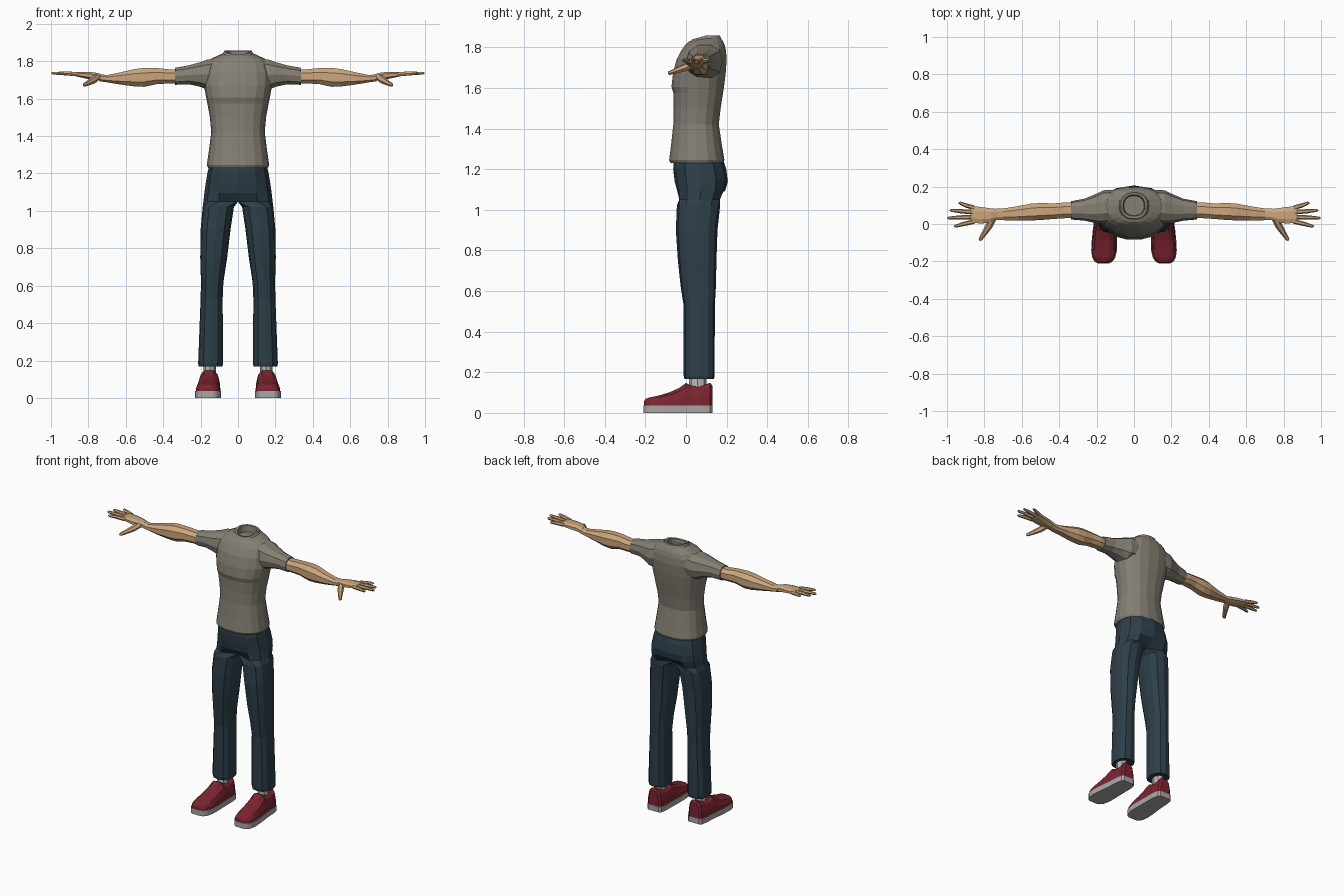
import bpy, bmesh, math
from mathutils import Vector


def material(name, rgb):
    m = bpy.data.materials.new(name)
    m.diffuse_color = (*rgb, 1)
    return m


SHIRT = material("warm grey cloth", (0.235, 0.215, 0.175))
DENIM = material("dark blue denim", (0.026, 0.049, 0.066))
SKIN = material("skin", (0.60, 0.38, 0.205))
RED = material("dark red", (0.20, 0.018, 0.030))
SOLE = material("sole grey", (0.40, 0.39, 0.38))
SOCK = material("sock grey", (0.50, 0.49, 0.48))


def loft(bm, rings):
    """Skin a list of equal-length point rings and cap both ends."""
    loops = [[bm.verts.new(p) for p in r] for r in rings]
    n = len(loops[0])
    for a, b in zip(loops, loops[1:]):
        for i in range(n):
            j = (i + 1) % n
            bm.faces.new((a[i], a[j], b[j], b[i]))
    bm.faces.new(loops[0])
    bm.faces.new(loops[-1])


def finish(name, bm, mat, mirror=True):
    bmesh.ops.recalc_face_normals(bm, faces=bm.faces)
    me = bpy.data.meshes.new(name)
    bm.to_mesh(me)
    bm.free()
    me.materials.append(mat)
    ob = bpy.data.objects.new(name, me)
    bpy.context.collection.objects.link(ob)
    if mirror:
        mod = ob.modifiers.new("mirror", 'MIRROR')
        mod.use_clip = True
        mod.merge_threshold = 0.0005
    return ob


def oval(n, u0, u1, v0, v1, e=0.85, start=0.0):
    """Points of a slightly squared oval filling a box."""
    out = []
    for i in range(n):
        t = 2 * math.pi * i / n + start
        c, s = math.cos(t), math.sin(t)
        c = math.copysign(abs(c) ** e, c) if abs(c) > 1e-6 else 0
        s = math.copysign(abs(s) ** e, s) if abs(s) > 1e-6 else 0
        out.append(((u0 + u1) / 2 + c * (u1 - u0) / 2,
                    (v0 + v1) / 2 + s * (v1 - v0) / 2, c, s))
    return out


def along_x(sections, n, start=0.0):
    """Rings across an arm: x, back and front, low and high."""
    return [[(x, p[0], p[1]) for p in oval(n, y0, y1, z0, z1, 0.85, start)]
            for x, y0, y1, z0, z1 in sections]


def tube(bm, pts, radii, n=6):
    """Tapered tube through a few points."""
    pts = [Vector(p) for p in pts]
    rings = []
    for i, p in enumerate(pts):
        d = pts[min(i + 1, len(pts) - 1)] - pts[max(i - 1, 0)]
        q = d.to_track_quat('X', 'Z')
        rings.append([p + q @ Vector((0, radii[i] * math.cos(k * 2 * math.pi / n),
                                      radii[i] * math.sin(k * 2 * math.pi / n)))
                      for k in range(n)])
    loft(bm, rings)


# shirt body: height, half width, front, back, dip of the neckline at the front
body = [(1.23, .160, -.078, .185, 0), (1.245, .167, -.085, .191, 0),
        (1.32, .156, -.075, .178, 0), (1.42, .143, -.064, .163, 0),
        (1.50, .150, -.062, .172, 0), (1.575, .164, -.064, .184, 0),
        (1.605, .170, -.073, .189, 0), (1.67, .182, -.066, .197, 0),
        (1.74, .180, -.048, .202, 0), (1.785, .168, -.024, .198, 0),
        (1.813, .145, -.004, .191, 0), (1.832, .105, .010, .182, .005),
        (1.843, .080, .022, .174, .012), (1.858, .072, .028, .168, .020),
        (1.856, .058, .042, .155, .020), (1.815, .054, .046, .150, 0)]
bm = bmesh.new()
loft(bm, [[(x, y, z - dip * max(0, -s)) for x, y, c, s in oval(18, -w, w, y0, y1)]
          for z, w, y0, y1, dip in body])
finish("shirt_body", bm, SHIRT, mirror=False)

# sleeves
bm = bmesh.new()
loft(bm, along_x([(.08, .015, .185, 1.66, 1.825), (.165, .000, .180, 1.645, 1.812),
                  (.205, .005, .160, 1.662, 1.797), (.265, .018, .135, 1.675, 1.780),
                  (.337, .024, .122, 1.672, 1.767)], 10))
finish("sleeve", bm, SHIRT)

# bare arms
bm = bmesh.new()
loft(bm, along_x([(.31, .030, .116, 1.678, 1.760), (.37, .028, .118, 1.678, 1.760),
                  (.43, .024, .113, 1.676, 1.766), (.50, .018, .115, 1.660, 1.768),
                  (.55, .016, .112, 1.662, 1.762), (.62, .016, .098, 1.672, 1.745),
                  (.70, .018, .085, 1.686, 1.728), (.74, .020, .084, 1.692, 1.732)],
                 8, math.pi / 8))
finish("arm", bm, SKIN)

# hands: palm, four fingers and thumb
bm = bmesh.new()
loft(bm, along_x([(.73, .022, .082, 1.694, 1.732), (.765, .006, .086, 1.698, 1.742),
                  (.81, .000, .093, 1.706, 1.744), (.865, .002, .099, 1.718, 1.742),
                  (.875, .006, .096, 1.722, 1.740)], 8, math.pi / 8))
for y, tx, ty in [(.013, .962, -.012), (.038, .998, .032), (.063, .985, .073), (.087, .938, .112)]:
    mid = ((.86 + tx) / 2, (y + ty) / 2, 1.735)
    tube(bm, [(.855, y, 1.730), mid, (tx - .008, ty, 1.736), (tx, ty, 1.737)],
         [.0125, .0115, .008, .003])
tube(bm, [(.755, .030, 1.716), (.775, -.010, 1.698), (.80, -.050, 1.684),
          (.822, -.082, 1.673), (.825, -.088, 1.671)], [.020, .019, .014, .010, .004])
finish("hand", bm, SKIN)

# trousers: height, inner, outer, front, back; rings at the hips are flat on the centre line
hips = [(1.25, .152, -.060, .182, 1), (1.20, .164, -.063, .198, 1),
        (1.14, .174, -.056, .206, 1), (1.095, .180, -.050, .200, .95),
        (1.05, .185, -.046, .180, .55)]
legs = [(1.02, .022, .189, -.045, .168), (.90, .040, .200, -.050, .155),
        (.75, .058, .202, -.040, .150), (.62, .078, .198, -.026, .147),
        (.53, .082, .200, -.012, .142), (.185, .080, .213, -.012, .141),
        (.168, .083, .210, -.008, .138), (.175, .095, .198, .004, .126)]
bm = bmesh.new()
rings = []
for z, w, y0, y1, pinch in hips:
    mid = (y0 + y1) / 2
    rings.append([(max(x, 0) if c > 1e-5 else 0, y if c > 1e-5 else mid + (y - mid) * pinch, z)
                  for x, y, c, s in oval(12, -w, w, y0, y1)])
for z, x0, x1, y0, y1 in legs:
    rings.append([(x, y, z) for x, y, c, s in oval(12, x0, x1, y0, y1, .8)])
loft(bm, rings)
inner = [f for f in bm.faces if all(v.co.x < 1e-4 for v in f.verts)]
bmesh.ops.delete(bm, geom=inner, context='FACES')
finish("trousers", bm, DENIM)

# socks
bm = bmesh.new()
loft(bm, [[(x, y, z) for x, y, c, s in oval(8, .118, .184, .014, .100, 1)] for z in (.09, .22)])
finish("sock", bm, SOCK)

# shoes: y, centre, half width, height
shoe = [(.130, .152, .036, .135), (.118, .152, .050, .148), (.075, .152, .057, .132),
        (.030, .153, .058, .132), (.000, .154, .059, .147), (-.035, .156, .062, .122),
        (-.085, .158, .065, .100), (-.140, .160, .066, .084), (-.180, .162, .058, .076),
        (-.200, .163, .044, .068), (-.208, .163, .028, .056)]
bm = bmesh.new()
loft(bm, [[(cx + sx * w, y, .035 + sz * (h - .035)) for sx, sz in
           [(-1, 0), (-.96, .4), (-.78, .8), (-.45, 1), (.45, 1), (.78, .8), (.96, .4), (1, 0)]]
          for y, cx, w, h in shoe])
finish("shoe_upper", bm, RED)

# soles
bm = bmesh.new()
loft(bm, [[(cx + sx * (w + .003), y * 1.01, z) for sx, z in
           [(-1, 0), (-1, .037), (1, .037), (1, 0)]] for y, cx, w, h in shoe])
finish("shoe_sole", bm, SOLE)
